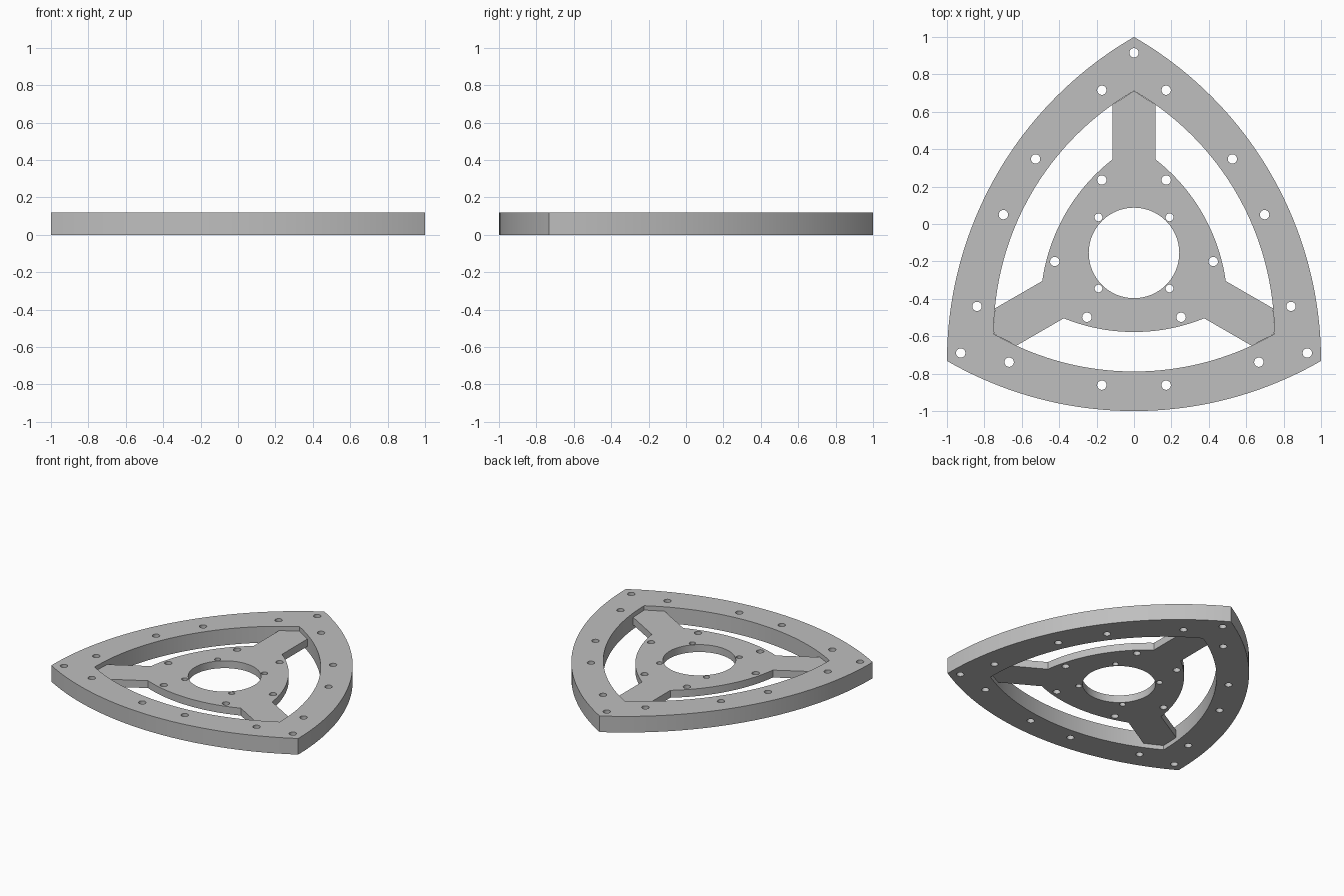
import bpy, bmesh
from math import sqrt, sin, cos, acos, radians, pi
from mathutils import Vector, Matrix

cube = bpy.data.objects.get("Cube")
if cube:
    bpy.data.objects.remove(cube, do_unlink=True)

THICK = 0.118            # frame height
HUB_THICK = 0.054        # recessed centre plate
CENTRE_Y = 1 - 2 / sqrt(3)
OUTER, INNER, HUB = 2.0, 1.5, 1.0   # widths of the rounded triangles
HALF_SPOKE = 0.115

grey = bpy.data.materials.new("satin grey")
grey.use_nodes = True
colour = (0.52, 0.52, 0.52, 1)
grey.diffuse_color = colour
grey.node_tree.nodes["Principled BSDF"].inputs["Base Color"].default_value = colour


def turned(points):
    """Repeat points three times around the centre, clockwise."""
    return [Matrix.Rotation(-k * 2 * pi / 3, 2) @ Vector(p)
            for k in range(3) for p in points]


def circle(centre, radius, steps=24):
    return [Vector((centre[0] + radius * cos(2 * pi * i / steps),
                    centre[1] + radius * sin(2 * pi * i / steps))) for i in range(steps)]


def arc(width, start, end, steps=40):
    """Right-hand side of a rounded triangle, from its opposite corner."""
    cx, cy = -width / 2, -width / (2 * sqrt(3))
    angles = [start + (end - start) * i / steps for i in range(steps + 1)]
    return [(cx + width * cos(a), cy + width * sin(a)) for a in angles]


def rounded_triangle(width):
    return turned(arc(width, radians(60), 0)[:-1])


def plate(name, loops, thickness):
    """Extrude an outline with holes into a solid plate."""
    curve = bpy.data.curves.new(name, 'CURVE')
    curve.dimensions = '2D'
    curve.fill_mode = 'BOTH'
    curve.extrude = thickness / 2
    for loop in loops:
        spline = curve.splines.new('POLY')
        spline.points.add(len(loop) - 1)
        for point, p in zip(spline.points, loop):
            point.co = (p[0], p[1] + CENTRE_Y, 0, 1)
        spline.use_cyclic_u = True
    obj = bpy.data.objects.new(name, curve)
    bpy.context.collection.objects.link(obj)
    bpy.ops.object.select_all(action='DESELECT')
    obj.select_set(True)
    bpy.context.view_layer.objects.active = obj
    bpy.ops.object.convert(target='MESH')
    obj = bpy.context.view_layer.objects.active
    bm = bmesh.new()
    bm.from_mesh(obj.data)
    bmesh.ops.remove_doubles(bm, verts=bm.verts, dist=0.0001)
    bmesh.ops.recalc_face_normals(bm, faces=bm.faces)
    bmesh.ops.translate(bm, verts=bm.verts, vec=(0, 0, THICK / 2))
    bm.to_mesh(obj.data)
    bm.free()
    obj.data.materials.clear()
    obj.data.materials.append(grey)
    bpy.ops.object.shade_smooth_by_angle(angle=radians(30))


# Outer frame with bolt holes
bolts = turned([(0, 1.07), (-0.172, 0.87), (0.172, 0.87), (-0.172, -0.707), (0.172, -0.707)])
plate("outer_frame",
      [rounded_triangle(OUTER), rounded_triangle(INNER)] + [circle(b, 0.025) for b in bolts],
      THICK)


# Thinner hub with three spokes reaching into the frame corners
def side_height(width):
    return sqrt(width ** 2 - (width / 2 + HALF_SPOKE) ** 2) - width / (2 * sqrt(3))


start = acos(HUB / 2 + HALF_SPOKE)
end_left = Matrix.Rotation(-2 * pi / 3, 2) @ Vector((-HALF_SPOKE, side_height(INNER)))
third = ([(0, INNER / sqrt(3)), (HALF_SPOKE, side_height(INNER))]
         + arc(HUB, start, radians(60) - start) + [end_left])
hub_bolts = turned([(-0.172, 0.39), (0.172, 0.39)])
pins = [(sx * 0.19, sy * 0.19) for sx in (-1, 1) for sy in (-1, 1)]
plate("hub_with_spokes",
      [turned(third), circle((0, 0), 0.242, 64)]
      + [circle(b, 0.025) for b in hub_bolts] + [circle(p, 0.021) for p in pins],
      HUB_THICK)
